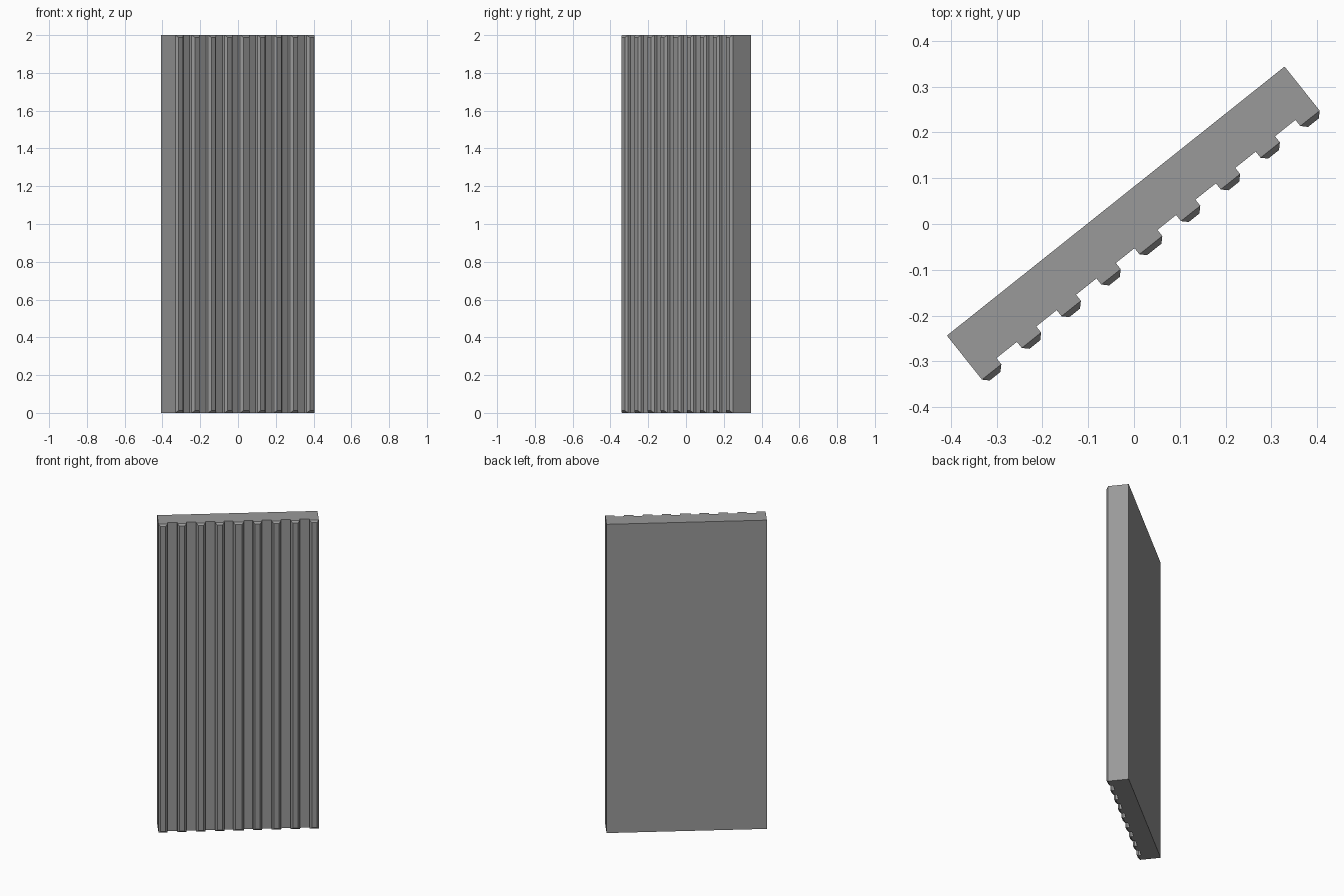
import bpy, bmesh, math
from mathutils import Matrix

cube = bpy.data.objects.get("Cube")
if cube:
    bpy.data.objects.remove(cube, do_unlink=True)

ANGLE = math.radians(38.54)    # turn of the whole panel about z
HALF = 0.4715                  # half length of the panel
HEIGHT = 2.0
BACK, FACE, SHOULDER = 0.064, -0.042, -0.059
CHAMFER = 0.012
RIBS, RIB, WIDE_RIB = 9, 0.054, 0.064

grey = bpy.data.materials.new("mid grey")
grey.use_nodes = True
colour = (0.32, 0.32, 0.32, 1)
grey.diffuse_color = colour
grey.node_tree.nodes["Principled BSDF"].inputs["Base Color"].default_value = colour


def block(name, x0, x1, y0, y1, chamfer=0):
    """Upright block, optionally with a chamfered raised front."""
    bm = bmesh.new()
    bmesh.ops.create_cube(bm, size=1)
    bmesh.ops.scale(bm, vec=(x1 - x0, y1 - y0, HEIGHT), verts=bm.verts)
    bmesh.ops.translate(bm, vec=((x0 + x1) / 2, (y0 + y1) / 2, HEIGHT / 2), verts=bm.verts)
    if chamfer:
        bm.normal_update()
        front = min(bm.faces, key=lambda f: f.normal.y)
        back = max(bm.faces, key=lambda f: f.normal.y)
        bmesh.ops.inset_region(bm, faces=[front], thickness=chamfer, use_even_offset=True)
        bmesh.ops.translate(bm, vec=(0, -chamfer, 0), verts=front.verts)
        bmesh.ops.delete(bm, geom=[back], context='FACES_ONLY')
    bm.transform(Matrix.Rotation(ANGLE, 4, 'Z'))
    mesh = bpy.data.meshes.new(name)
    bm.to_mesh(mesh)
    bm.free()
    mesh.materials.append(grey)
    obj = bpy.data.objects.new(name, mesh)
    bpy.context.collection.objects.link(obj)
    return obj


# Flat backing panel
block("panel", -HALF, HALF, FACE, BACK)

# Chamfered ribs along the front, the middle one slightly wider
for i in range(RIBS):
    side = i - RIBS // 2
    width = RIB if side else WIDE_RIB
    centre = side * (HALF - RIB / 2) / (RIBS // 2)
    block(f"rib_{i + 1}", centre - width / 2, centre + width / 2, SHOULDER, FACE, CHAMFER)
